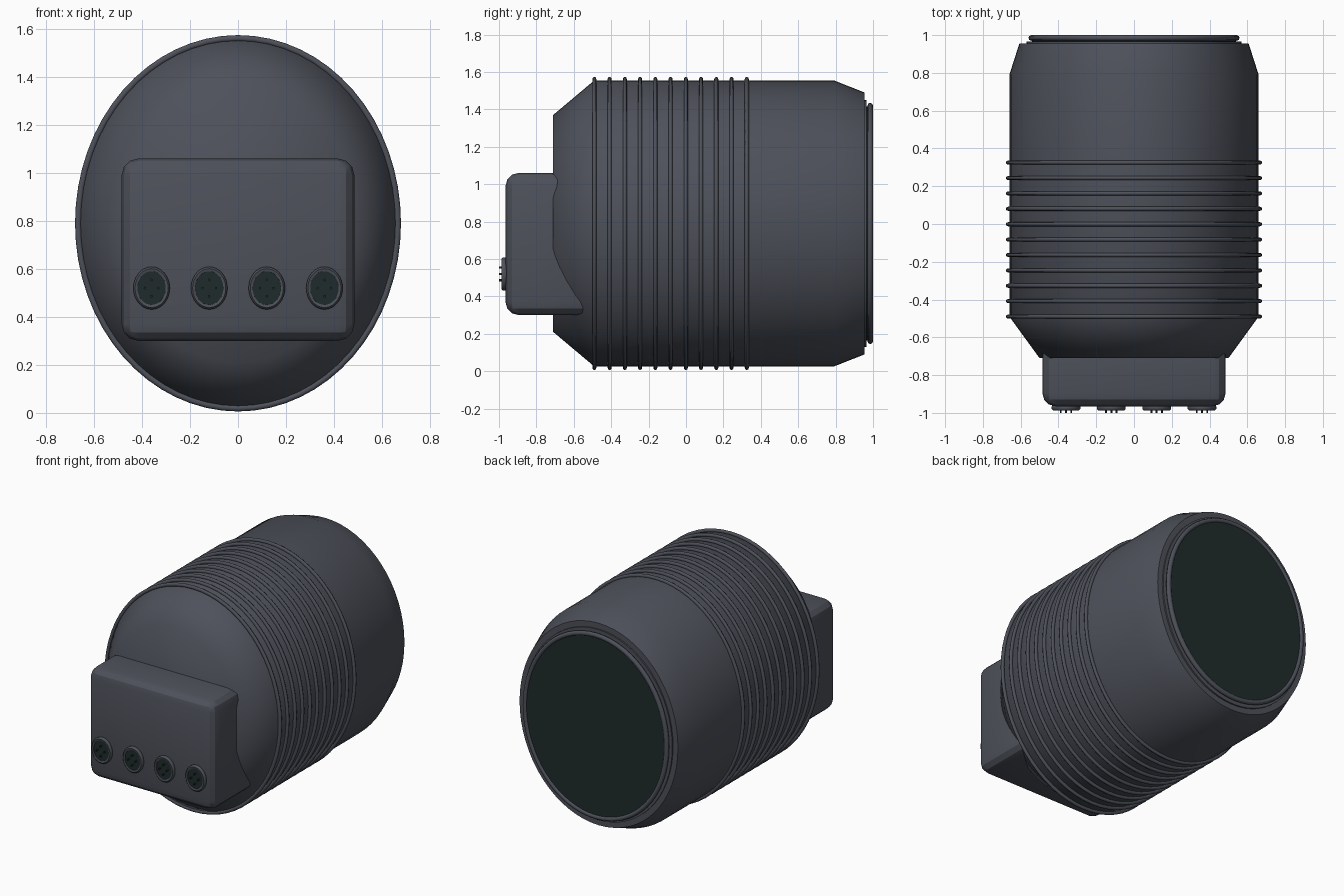
import bpy, bmesh, math

if "Cube" in bpy.data.objects:
    bpy.data.objects.remove(bpy.data.objects["Cube"])

CZ = 0.79              # height of the barrel axis
RX, RZ = 0.66, 0.765   # barrel half width and half height


def material(name, colour):
    m = bpy.data.materials.new(name)
    m.diffuse_color = (*colour, 1)
    m.use_nodes = True
    m.node_tree.nodes["Principled BSDF"].inputs["Base Color"].default_value = m.diffuse_color
    return m


GREY = material("slate_grey", (0.075, 0.082, 0.102))
DARK = material("dark_green_black", (0.014, 0.024, 0.024))


def finish(name, bm, mat, angle):
    bmesh.ops.recalc_face_normals(bm, faces=bm.faces)
    me = bpy.data.meshes.new(name)
    bm.to_mesh(me)
    bm.free()
    me.materials.append(mat)
    ob = bpy.data.objects.new(name, me)
    bpy.context.collection.objects.link(ob)
    bpy.ops.object.select_all(action='DESELECT')
    ob.select_set(True)
    bpy.context.view_layer.objects.active = ob
    bpy.ops.object.shade_smooth_by_angle(angle=math.radians(angle))
    return ob


def lathe(name, profile, mat, x=0, z=CZ, seg=64, closed=False, angle=55):
    """Elliptical loft along y; each profile point is (y, half width, half height)."""
    bm = bmesh.new()
    rings = []
    for y, rx, rz in profile:
        rings.append([bm.verts.new((x + rx * math.cos(2 * math.pi * i / seg), y,
                                    z + rz * math.sin(2 * math.pi * i / seg)))
                      for i in range(seg)])
    pairs = list(zip(rings, rings[1:]))
    if closed:
        pairs.append((rings[-1], rings[0]))
    for a, b in pairs:
        for i in range(seg):
            j = (i + 1) % seg
            bm.faces.new((a[i], a[j], b[j], b[i]))
    if not closed:
        bm.faces.new(rings[0])
        bm.faces.new(rings[-1])
    return finish(name, bm, mat, angle)


def hoop(name, y, rx, rz, r, ry, mat):
    """Elliptical ring with a round section."""
    section = [(y + ry * math.sin(a), rx + r * math.cos(a), rz + r * math.cos(a))
               for a in (math.pi * k / 4 for k in range(8))]
    lathe(name, section, mat, closed=True)


# Barrel with a tapered front, slightly tapered back and stepped rear neck
lathe("barrel", [(-0.71, 0.50, 0.58), (-0.49, RX, RZ), (0.15, RX, RZ), (0.79, RX, RZ),
                 (0.955, 0.607, 0.70)], GREY)
lathe("rear_neck", [(0.94, 0.57, 0.66), (0.965, 0.57, 0.66)], GREY)

# Ribs around the front half
for i in range(11):
    hoop(f"rib_{i + 1}", -0.49 + i * 0.0815, RX + 0.006, RZ + 0.006, 0.013, 0.011, GREY)

# Rear rim and dark end plate
hoop("rear_rim", 0.985, 0.543, 0.629, 0.016, 0.015, GREY)
lathe("rear_plate", [(0.96, 0.54, 0.625), (0.99, 0.54, 0.625)], DARK)

# Rounded connector box
bm = bmesh.new()
bmesh.ops.create_cube(bm, size=1)
for v in bm.verts:
    v.co = (v.co.x * 0.97, -0.7225 + v.co.y * 0.485, 0.68 + v.co.z * 0.76)
bmesh.ops.bevel(bm, geom=bm.edges[:], offset=0.07, segments=3, profile=0.5,
                affect='EDGES', clamp_overlap=True)
finish("connector_box", bm, GREY, 25)

# Sockets with dark faces and small pins
for n, x in enumerate((-0.36, -0.12, 0.12, 0.36)):
    z = 0.52
    lathe(f"socket_rim_{n + 1}", [(-0.955, 0.068, 0.08), (-0.967, 0.076, 0.089),
                                  (-0.98, 0.076, 0.089), (-0.987, 0.069, 0.081),
                                  (-0.984, 0.059, 0.07), (-0.96, 0.058, 0.069)],
          GREY, x, z, 32, True)
    lathe(f"socket_face_{n + 1}", [(-0.96, 0.06, 0.071), (-0.979, 0.06, 0.071)],
          DARK, x, z, 32)
    for k, (dx, dz) in enumerate(((-0.028, 0), (0.028, 0), (0, 0.034), (0, -0.034))):
        lathe(f"socket_pin_{n + 1}_{k + 1}", [(-0.97, 0.005, 0.006), (-1.0, 0.005, 0.006)],
              DARK, x + dx, z + dz, 8)
